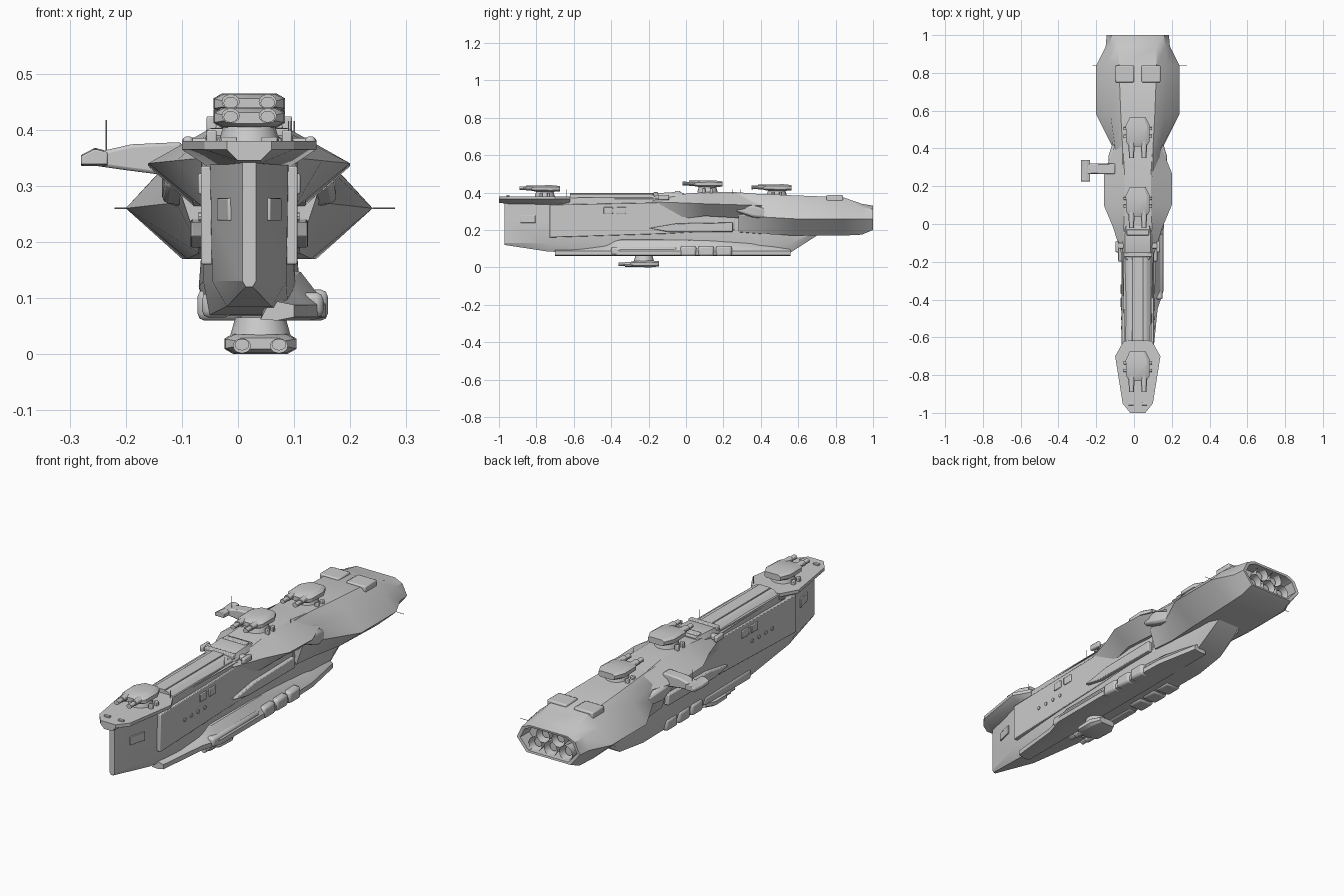
import bpy, bmesh, math
from mathutils import Matrix

if "Cube" in bpy.data.objects:
    bpy.data.objects.remove(bpy.data.objects["Cube"])

CX = 0.02  # hull centre line


def finish(name, bm, bevel=0.0):
    bmesh.ops.recalc_face_normals(bm, faces=bm.faces)
    me = bpy.data.meshes.new(name)
    bm.to_mesh(me)
    bm.free()
    ob = bpy.data.objects.new(name, me)
    bpy.context.collection.objects.link(ob)
    if bevel:
        m = ob.modifiers.new("bevel", 'BEVEL')
        m.width, m.segments = bevel, 2
    bpy.ops.object.select_all(action='DESELECT')
    ob.select_set(True)
    bpy.context.view_layer.objects.active = ob
    bpy.ops.object.shade_smooth_by_angle(angle=math.radians(28))
    return ob


def loft(name, secs, mirror=True, cx=CX, cap_end=True, bevel=0.0):
    """Skin (y, [(x, z)...]) sections; half sections are mirrored about cx."""
    bm = bmesh.new()
    rings = []
    for y, pts in secs:
        if mirror:
            pts = [(cx + x, z) for x, z in pts] + [(cx - x, z) for x, z in reversed(pts)]
        rings.append([bm.verts.new((x, y, z)) for x, z in pts])
    n = len(rings[0])
    for a, b in zip(rings, rings[1:]):
        for i in range(n):
            j = (i + 1) % n
            bm.faces.new((a[i], a[j], b[j], b[i]))
    bm.faces.new(rings[0])
    if cap_end:
        bm.faces.new(rings[-1])
    return finish(name, bm, bevel)


def prism(name, poly, axis, a, b, bevel=0.0):
    """Extrude a 2D polygon along the x, y or z axis."""
    def put(p, t):
        return {'x': (t, p[0], p[1]), 'y': (p[0], t, p[1]), 'z': (p[0], p[1], t)}[axis]
    bm = bmesh.new()
    A, B = [[bm.verts.new(put(p, t)) for p in poly] for t in (a, b)]
    for i in range(len(poly)):
        j = (i + 1) % len(poly)
        bm.faces.new((A[i], A[j], B[j], B[i]))
    bm.faces.new(A)
    bm.faces.new(B)
    return finish(name, bm, bevel)


def box(name, x0, x1, y0, y1, z0, z1, bevel=0.0):
    return prism(name, [(x0, y0), (x1, y0), (x1, y1), (x0, y1)], 'z', z0, z1, bevel)


def tube(name, loc, r1, r2, length, axis='y', seg=16, scale=(1, 1), ends=True):
    rot = {'x': Matrix.Rotation(math.pi / 2, 4, 'Y'), 'y': Matrix.Rotation(math.pi / 2, 4, 'X'),
           'z': Matrix()}[axis]
    bm = bmesh.new()
    bmesh.ops.create_cone(bm, cap_ends=ends, segments=seg, radius1=r1, radius2=r2, depth=length,
                          matrix=Matrix.Translation(loc) @ rot @ Matrix.Diagonal((*scale, 1, 1)))
    return finish(name, bm)


# Main hull with wedge stem
loft("main_hull", [
    (-0.97, [(0.012, .37), (0.012, .25), (0.012, .13), (0.006, .12)]),
    (-0.74, [(0.070, .37), (0.068, .25), (0.066, .13), (0.04, .085)]),
    (-0.40, [(0.075, .375), (0.078, .25), (0.082, .13), (0.07, .07)]),
    (0.40, [(0.075, .375), (0.08, .25), (0.09, .12), (0.075, .065)]),
    (0.56, [(0.075, .375), (0.08, .25), (0.085, .13), (0.065, .08)]),
    (0.70, [(0.075, .36), (0.08, .25), (0.08, .19), (0.06, .17)])])

# Flared bow deck
loft("bow_deck", [(y, [(w, .38), (w, .365), (u, z)]) for y, w, u, z in (
    (-1.0, .04, .02, .345), (-.95, .08, .02, .34), (-.70, .12, .075, .335), (-.62, .075, .07, .345))])

# Spine deck behind the bow
loft("spine_deck", [(y, [(.042, .393), (.05, .39), (w, .365)]) for y, w in ((-.62, .07), (-.1, .085))])
box("spine_strip", CX - .03, CX + .03, -.62, -.15, .385, .398, .002)

# Upper midship diamond section
loft("midship", [
    (-.18, [(.06, .375), (.08, .35), (.075, .29)]),
    (-.02, [(.075, .392), (.13, .345), (.08, .26)]),
    (.10, [(.07, .402), (.18, .34), (.10, .275)]),
    (.27, [(.07, .402), (.18, .335), (.10, .265)]),
    (.42, [(.08, .39), (.12, .33), (.08, .25)])])

# Engine section with recessed tail
tail = [(.10, .33), (.14, .312), (.165, .26), (.115, .20), (.06, .20)]
inner = [(x * .9, .262 + (z - .262) * .86) for x, z in tail]
loft("engine_section", [
    (.28, [(.08, .395), (.11, .35), (.12, .28), (.09, .19), (.05, .18)]),
    (.40, [(.08, .393), (.12, .35), (.13, .27), (.09, .18), (.05, .17)]),
    (.58, [(.09, .385), (.145, .34), (.22, .26), (.11, .17), (.06, .17)]),
    (.84, [(.10, .375), (.16, .325), (.22, .26), (.12, .17), (.06, .17)]),
    (.94, [(.10, .34), (.145, .32), (.17, .26), (.12, .175), (.06, .175)]),
    (1.0, tail), (.998, inner), (.93, inner)])
for dx, z in ((-.04, .292), (.04, .292), (-.08, .24), (0, .24), (.08, .24)):
    tube("engine_nozzle", (CX + dx, .955, z), .034, .026, .06, ends=False)
    tube("engine_core", (CX + dx, .945, z), .02, .02, .03)

# Lower sponson, starboard only
loft("sponson", [(y, [(.06, .07 + h), (x - .045, .07 + h * .9), (x, .088), (x, .066), (x - .03, .06), (.04, .062)])
     for y, x, h in ((-.70, .10, .03), (-.45, .125, .06), (-.35, .157, .085), (-.05, .157, .085),
                     (.35, .145, .075), (.56, .105, .05))], mirror=False)

# Parts mirrored to both sides
for s in (-1, 1):
    def X(v):
        return CX + s * v
    prism("side_plate", [(-.73, .335), (-.1, .348), (.26, .33), (.26, .2), (-.1, .18), (-.73, .16)],
          'x', X(.06), X(.086), .003)
    prism("side_ledge", [(-.2, .21), (-.05, .235), (.25, .24), (.25, .19), (-.1, .19)], 'x', X(.06), X(.105), .004)
    for y in (-.44, -.37):
        box("side_hatch", X(.08), X(.091), y, y + .05, .285, .322, .003)
    for i in range(4):
        tube("porthole", (X(.086), -.55 + .05 * i, .245), .009, .009, .008, 'x', 10)
    # Bow side window follows the stem wedge
    loft("bow_window", [(y, [(X(w - .02), .238), (X(w), .238), (X(w), .278), (X(w - .02), .278)])
         for y, w in ((-.885, .038), (-.805, .058))], mirror=False, bevel=.002)
    # Pods along the keel
    w = .14 if s > 0 else .092
    for i in range(3):
        box("keel_pod", X(w - .08), X(w), -.03 + .095 * i, .055 + .095 * i, .06, .115, .012)
    box("long_keel_pod", X(w - .06), X(w - .008), -.40, -.05, .065, .11, .012)
    # Flank intake
    loft("flank_intake", [(y, [(X(.07), b), (X(w2), b + .01), (X(w2), t - .015), (X(.07), t)])
         for y, w2, b, t in ((.27, .15, .29, .35), (.36, .155, .26, .345), (.47, .12, .25, .31))],
         mirror=False, bevel=.01)
    box("tail_hatch", X(.02), X(.12), .75, .84, .35, .386, .006)
    box("bow_hatch", X(.022), X(.05), -.96, -.945, .375, .387, .002)
    # Whip aerial
    tube("side_aerial", (X(.24 if s > 0 else .22), .84, .26), .0012, .0012, .04, 'x', 5)

# Bridge with side wings
loft("bridge", [(y, [(w, t), (w + .012, t - .02), (w + .012, .34)]) for y, w, t in (
    (-.19, .06, .385), (-.15, .068, .397), (-.06, .068, .403), (-.01, .06, .398))])
box("bridge_front_rail", CX - .075, CX + .075, -.175, -.15, .38, .402, .004)
box("bridge_rear_block", CX - .06, CX + .06, -.06, -.03, .39, .408, .004)
box("bridge_wing", CX - .115, CX + .115, -.13, -.1, .362, .385, .006)
for s in (-1, 1):
    box("wing_tip", CX + s * .10, CX + s * .118, -.15, -.09, .36, .388, .006)

# Port sensor arm
prism("sensor_boom", [(-.10, .378), (-.19, .374), (-.26, .358), (-.27, .338), (-.2, .328), (-.10, .315)],
      'y', .265, .32, .006)
loft("sensor_pod", [(y, [(-.28, z), (-.28, z + .015), (-.255, z + .028), (-.232, z + .022), (-.232, z)])
     for y, z in ((.225, .338), (.28, .335), (.34, .34))], mirror=False, bevel=.003)
tube("sensor_aerial", (-.235, .29, .39), .0015, .0015, .055, 'z', 5)


# Twin-gun turrets
def turret(y, z0, s=1, cx=CX):
    tube("turret_base", (cx, y, z0 + s * .008), .055, .045, .036, 'z', 16)

    def half(w, a, b):
        m, h = (a + b) / 2, (b - a) / 4
        return [(w * .75, z0 + s * b), (w, z0 + s * (m + h)), (w, z0 + s * (m - h)), (w * .75, z0 + s * a)]
    loft("turret_body", [(y - .075, half(.045, .026, .046)), (y - .05, half(.062, .02, .053)),
                         (y + .035, half(.064, .018, .055)), (y + .08, half(.042, .022, .05))], cx=cx)
    for k in (-1, 1):
        x = cx + k * .033
        tube("gun_sleeve", (x, y - .055, z0 + s * .04), .018, .018, .09, 'y', 12, (.9, .75))
        tube("gun_barrel", (x, y - .10, z0 + s * .038), .011, .013, .07, 'y', 12, (1, .8))
        if s > 0:
            for d in (-.02, .02):
                box("deck_locker", cx + k * .058, cx + k * .076, y + d - .008, y + d + .008, z0 - .02, z0 + .014, .003)


turret(-.755, .385)
turret(.115, .41)
turret(.485, .39)
turret(-.225, .055, -1, .04)

# Deck aerials
for x, y in ((CX + .07, -.23), (CX + .075, -.64), (CX + .08, .25)):
    tube("deck_aerial", (x, y, .393), .0012, .0012, .045, 'z', 5)
